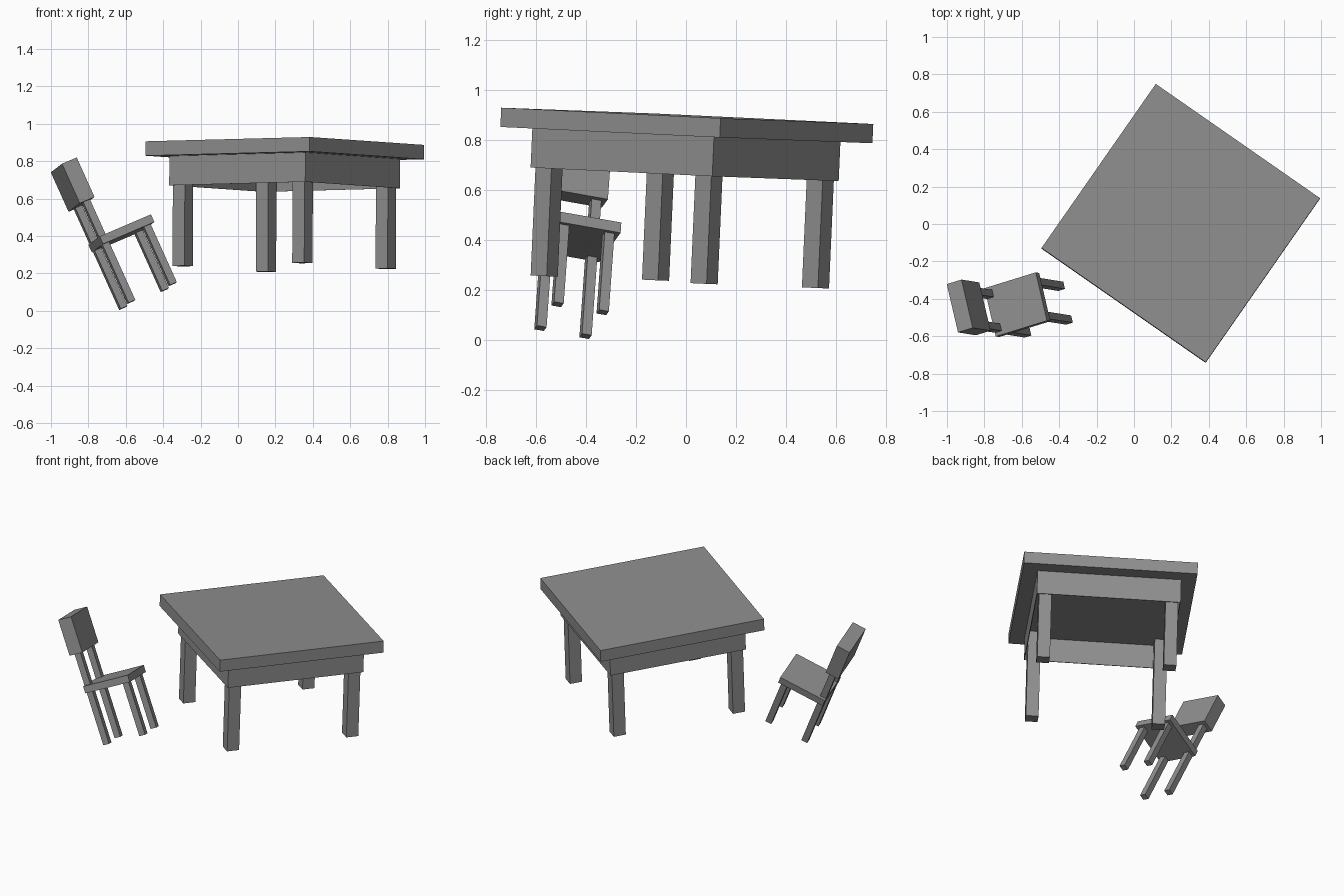
import bpy, bmesh
from mathutils import Matrix, Vector

cube = bpy.data.objects.get("Cube")
if cube:
    bpy.data.objects.remove(cube, do_unlink=True)

# One plain grey for all the furniture
grey = bpy.data.materials.new("plain_grey")
grey.use_nodes = True
colour = (0.27, 0.27, 0.27, 1)
grey.diffuse_color = colour
grey.node_tree.nodes["Principled BSDF"].inputs["Base Color"].default_value = colour


def frame(origin, x_dir, y_dir):
    """Placement matrix from an origin and two nearly square directions."""
    x = Vector(x_dir).normalized()
    z = x.cross(Vector(y_dir)).normalized()
    y = z.cross(x)
    return Matrix.Translation(origin) @ Matrix((x, y, z)).transposed().to_4x4()


def box(name, place, low, high, open_ends=False):
    """Box between two corners; open_ends leaves only the four side walls."""
    low, high = Vector(low), Vector(high)
    size = high - low
    bm = bmesh.new()
    bmesh.ops.create_cube(bm, size=1)
    for v in bm.verts:
        v.co = (low + high) / 2 + Vector(a * b for a, b in zip(v.co, size))
    if open_ends:
        bm.normal_update()
        ends = [f for f in bm.faces if abs(f.normal.z) > 0.5]
        bmesh.ops.delete(bm, geom=ends, context='FACES')
    mesh = bpy.data.meshes.new(name)
    bm.to_mesh(mesh)
    bm.free()
    mesh.materials.append(grey)
    obj = bpy.data.objects.new(name, mesh)
    obj.matrix_world = place
    bpy.context.collection.objects.link(obj)
    return obj


def post(name, place, x, y, half, bottom, top):
    """Square upright centred on x, y."""
    return box(name, place, (x - half, y - half, bottom), (x + half, y + half, top))


# Table, with its origin at the middle of the upper surface
table = frame((0.25, 0.005, 0.8965), (0.88, -0.612, 0.023), (0.62, 0.873, -0.042))
box("table_top", table, (-0.535, -0.535, -0.077), (0.535, 0.535, 0))
apron = box("table_apron", table, (-0.443, -0.443, -0.234), (0.443, 0.443, -0.077), True)
walls = apron.modifiers.new("thin_walls", 'SOLIDIFY')
walls.thickness = 0.006
for x_name, x in (("left", 1), ("right", -1)):
    for y_name, y in (("back", 1), ("front", -1)):
        post(f"table_leg_{y_name}_{x_name}", table, 0.39 * x, 0.39 * y, 0.039, -0.665, -0.078)

# Chair, tipped back; local x runs forward and z up the backrest
chair = frame((-0.6325, -0.43, 0.434), (0.275, 0.085, 0.118), (-0.07, 0.255, -0.05))
box("chair_seat", chair, (-0.155, -0.1345, -0.045), (0.155, 0.1345, 0))
box("chair_backrest", chair, (-0.18, -0.1345, 0.205), (-0.091, 0.1345, 0.437))
for side, s in (("left", 1), ("right", -1)):
    post(f"chair_front_leg_{side}", chair, 0.117, 0.094 * s, 0.02, -0.387, -0.02)
    post(f"chair_back_post_{side}", chair, -0.134, 0.094 * s, 0.02, -0.387, 0.22)
